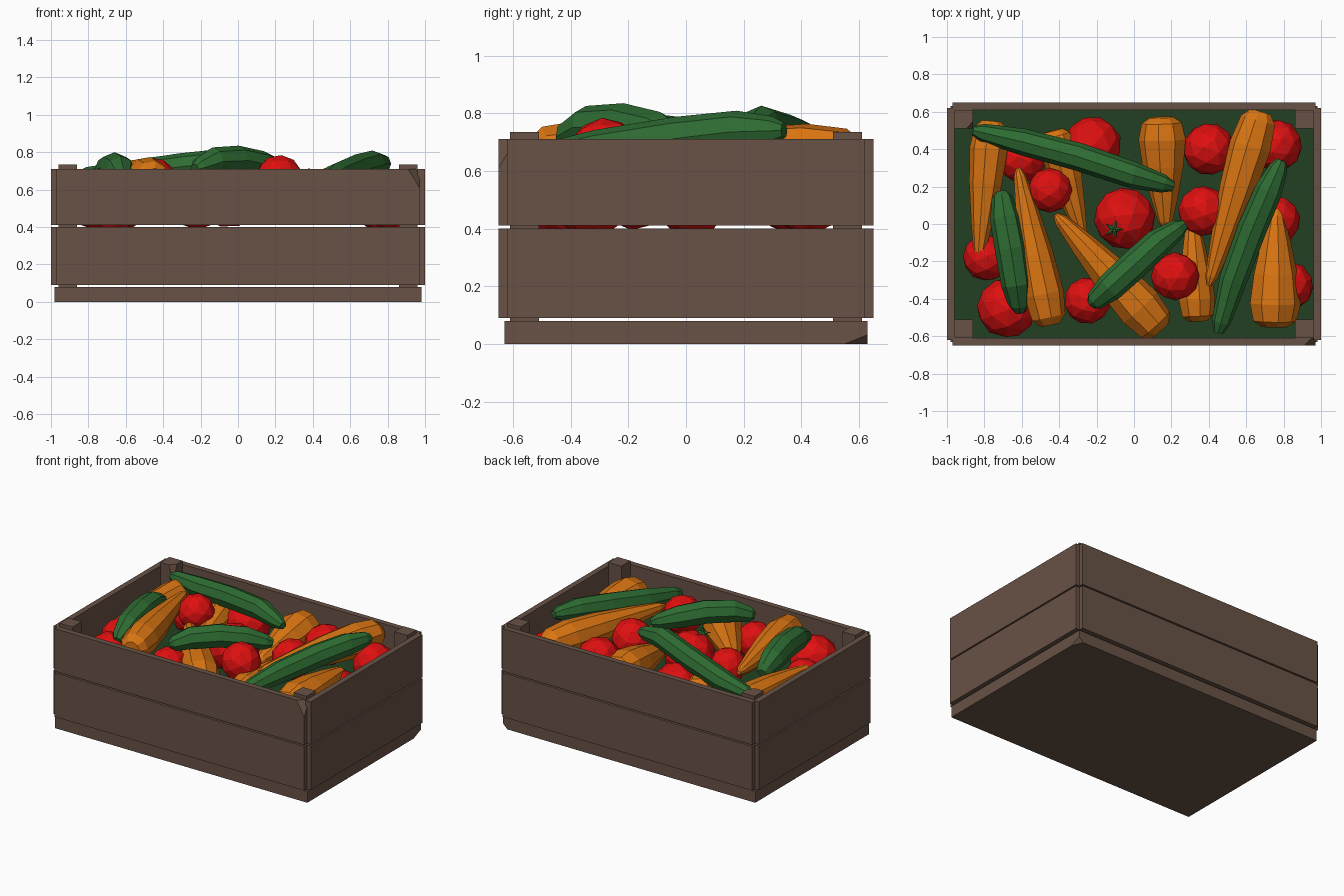
import bpy, bmesh, math
from mathutils import Vector

cube = bpy.data.objects.get("Cube")
if cube:
    bpy.data.objects.remove(cube, do_unlink=True)


def material(name, rgb):
    m = bpy.data.materials.new(name)
    m.use_nodes = True
    m.diffuse_color = (*rgb, 1)
    m.node_tree.nodes["Principled BSDF"].inputs["Base Color"].default_value = (*rgb, 1)
    return m


WOOD = material("brown wood", (0.14, 0.085, 0.061))
RED = material("tomato red", (0.74, 0.005, 0.005))
ORANGE = material("carrot orange", (0.71, 0.18, 0.006))
GREEN = material("cucumber green", (0.027, 0.15, 0.032))
DARK = material("dark green lining", (0.016, 0.051, 0.016))


def finish(bm, name, mat):
    bmesh.ops.recalc_face_normals(bm, faces=bm.faces)
    mesh = bpy.data.meshes.new(name)
    bm.to_mesh(mesh)
    bm.free()
    mesh.materials.append(mat)
    obj = bpy.data.objects.new(name, mesh)
    bpy.context.collection.objects.link(obj)
    return obj


def box(name, lo, hi, mat=WOOD, chip=None):
    """Box between two corners; chip = (point, normal) slices off a corner."""
    lo, hi = Vector(lo), Vector(hi)
    bm = bmesh.new()
    bmesh.ops.create_cube(bm, size=1)
    for v in bm.verts:
        v.co = (lo + hi) / 2 + v.co * (hi - lo)
    if chip:
        geom = bm.verts[:] + bm.edges[:] + bm.faces[:]
        bmesh.ops.bisect_plane(bm, geom=geom, plane_co=chip[0], plane_no=chip[1], clear_outer=True)
        bmesh.ops.holes_fill(bm, edges=bm.edges)
    return finish(bm, name, mat)


def loft(name, points, radii, sides, mat):
    """Faceted tube through the points with one radius per ring."""
    pts = [Vector(p) for p in points]
    bm = bmesh.new()
    rings = []
    for i, (p, r) in enumerate(zip(pts, radii)):
        along = (pts[min(i + 1, len(pts) - 1)] - pts[max(i - 1, 0)]).normalized()
        side = along.cross(Vector((0, 0, 1))).normalized()
        up = side.cross(along)
        angles = [2 * math.pi * k / sides for k in range(sides)]
        rings.append([bm.verts.new(p + r * (side * math.cos(a) + up * math.sin(a))) for a in angles])
    for a, b in zip(rings, rings[1:]):
        for k in range(sides):
            n = (k + 1) % sides
            bm.faces.new((a[k], a[n], b[n], b[k]))
    bm.faces.new(rings[0])
    bm.faces.new(rings[-1])
    return finish(bm, name, mat)


# Crate: base, lining, corner posts and two courses of planks
box("crate_base", (-0.98, -0.63, 0), (0.98, 0.63, 0.08),
    chip=((0.98, 0.55, 0), (1, 0.4, -1)))
box("crate_lining", (-0.96, -0.61, 0.44), (0.96, 0.61, 0.45), DARK)

for sx, xname in ((-1, "right"), (1, "left")):
    for sy, yname in ((-1, "front"), (1, "back")):
        xs, ys = sorted((sx * 0.86, sx * 0.96)), sorted((sy * 0.51, sy * 0.61))
        chip = ((-0.86, 0.55, 0.735), (1, -0.9, 0.3)) if (sx, sy) == (-1, 1) else None
        box(f"{yname}_{xname}_post", (xs[0], ys[0], 0.08), (xs[1], ys[1], 0.735), chip=chip)

for level, z0, z1 in (("lower", 0.09, 0.40), ("upper", 0.41, 0.71)):
    for s, yname, xname in ((-1, "front", "right"), (1, "back", "left")):
        ys, xs = sorted((s * 0.61, s * 0.65)), sorted((s * 0.96, s * 1.0))
        chip = ((0.91, -0.65, 0.71), (1, -1, 0.6)) if (s, level) == (-1, "upper") else None
        box(f"{yname}_{level}_plank", (-0.97, ys[0], z0), (0.97, ys[1], z1), chip=chip)
        box(f"{xname}_{level}_plank", (xs[0], -0.62, z0), (xs[1], 0.62, z1))

# Carrots: thick end, thin end, largest radius
carrots = [
    ((-0.76, 0.55, 0.59), (-0.83, -0.19, 0.6), 0.105),
    ((-0.45, -0.54, 0.66), (-0.62, 0.3, 0.69), 0.11),
    ((-0.43, 0.5, 0.58), (-0.27, -0.08, 0.55), 0.1),
    ((0.14, -0.57, 0.55), (-0.42, 0.05, 0.62), 0.125),
    ((0.15, 0.57, 0.58), (0.17, -0.02, 0.54), 0.13),
    ((0.68, 0.6, 0.65), (0.4, -0.33, 0.65), 0.115),
    ((0.75, -0.55, 0.56), (0.76, 0.08, 0.6), 0.14),
    ((0.34, -0.52, 0.54), (0.31, 0.06, 0.56), 0.1),
]
carrot_profile = ((0, 0.5), (0.05, 0.85), (0.2, 1), (0.45, 0.86), (0.75, 0.55), (0.95, 0.3), (1, 0.12))
for i, (thick, thin, r) in enumerate(carrots, 1):
    a, b = Vector(thick), Vector(thin)
    loft(f"carrot_{i}", [a.lerp(b, t) for t, _ in carrot_profile],
         [r * k for _, k in carrot_profile], 9, ORANGE)

# Tomatoes: centre and radius
tomatoes = [
    (-0.79, -0.18, 0.52, 0.125), (-0.68, -0.45, 0.52, 0.16), (-0.25, -0.41, 0.55, 0.125),
    (0.22, -0.28, 0.655, 0.13), (-0.05, 0.03, 0.56, 0.165), (-0.22, 0.42, 0.54, 0.155),
    (-0.45, 0.18, 0.65, 0.12), (0.37, 0.07, 0.58, 0.135), (0.4, 0.4, 0.56, 0.14),
    (0.76, 0.42, 0.52, 0.14), (0.76, 0.02, 0.5, 0.13), (0.83, -0.33, 0.5, 0.13),
    (-0.6, 0.35, 0.52, 0.13),
]
for i, (x, y, z, r) in enumerate(tomatoes, 1):
    bm = bmesh.new()
    bmesh.ops.create_icosphere(bm, subdivisions=2, radius=r)
    bmesh.ops.rotate(bm, verts=bm.verts, matrix=Vector((0, 0, 1)).rotation_difference(
        Vector((math.sin(i), math.cos(i * 2), 1.5))).to_matrix())
    bmesh.ops.translate(bm, verts=bm.verts, vec=(x, y, z))
    finish(bm, f"tomato_{i}", RED)

# Leafy star and stalk on the middle tomato
bm = bmesh.new()
star = []
for k in range(10):
    a, reach = math.pi * k / 5, (0.055, 0.02)[k % 2]
    star.append(bm.verts.new((-0.11 + reach * math.cos(a), -0.03 + reach * math.sin(a), 0.71)))
hub = bm.verts.new((-0.11, -0.03, 0.725))
for a, b in zip(star, star[1:] + star[:1]):
    bm.faces.new((a, b, hub))
finish(bm, "tomato_leaf", GREEN)
loft("tomato_stalk", [(-0.11, -0.03, 0.7), (-0.105, -0.035, 0.74)], (0.012, 0.009), 5, GREEN)

# Cucumbers: bent paths and largest radius
cucumbers = [
    ([(-0.86, 0.5, 0.67), (-0.6, 0.44, 0.68), (-0.3, 0.36, 0.72), (0, 0.26, 0.755), (0.21, 0.2, 0.72)], 0.075),
    ([(-0.71, 0.17, 0.66), (-0.69, 0.03, 0.7), (-0.66, -0.13, 0.715), (-0.63, -0.32, 0.7), (-0.61, -0.47, 0.65)], 0.085),
    ([(-0.23, -0.43, 0.71), (-0.13, -0.34, 0.75), (0, -0.22, 0.755), (0.13, -0.1, 0.73), (0.27, 0, 0.69)], 0.08),
    ([(0.45, -0.58, 0.63), (0.53, -0.3, 0.67), (0.63, -0.03, 0.71), (0.72, 0.18, 0.735), (0.79, 0.34, 0.74)], 0.078),
]
for i, (path, r) in enumerate(cucumbers, 1):
    p = [Vector(c) for c in path]
    # Extra rings near the ends round them off
    p = [p[0], p[0].lerp(p[1], 0.2)] + p[1:4] + [p[4].lerp(p[3], 0.25), p[4]]
    loft(f"cucumber_{i}", p, [r * k for k in (0.35, 0.65, 0.95, 1, 0.95, 0.65, 0.35)], 8, GREEN)
